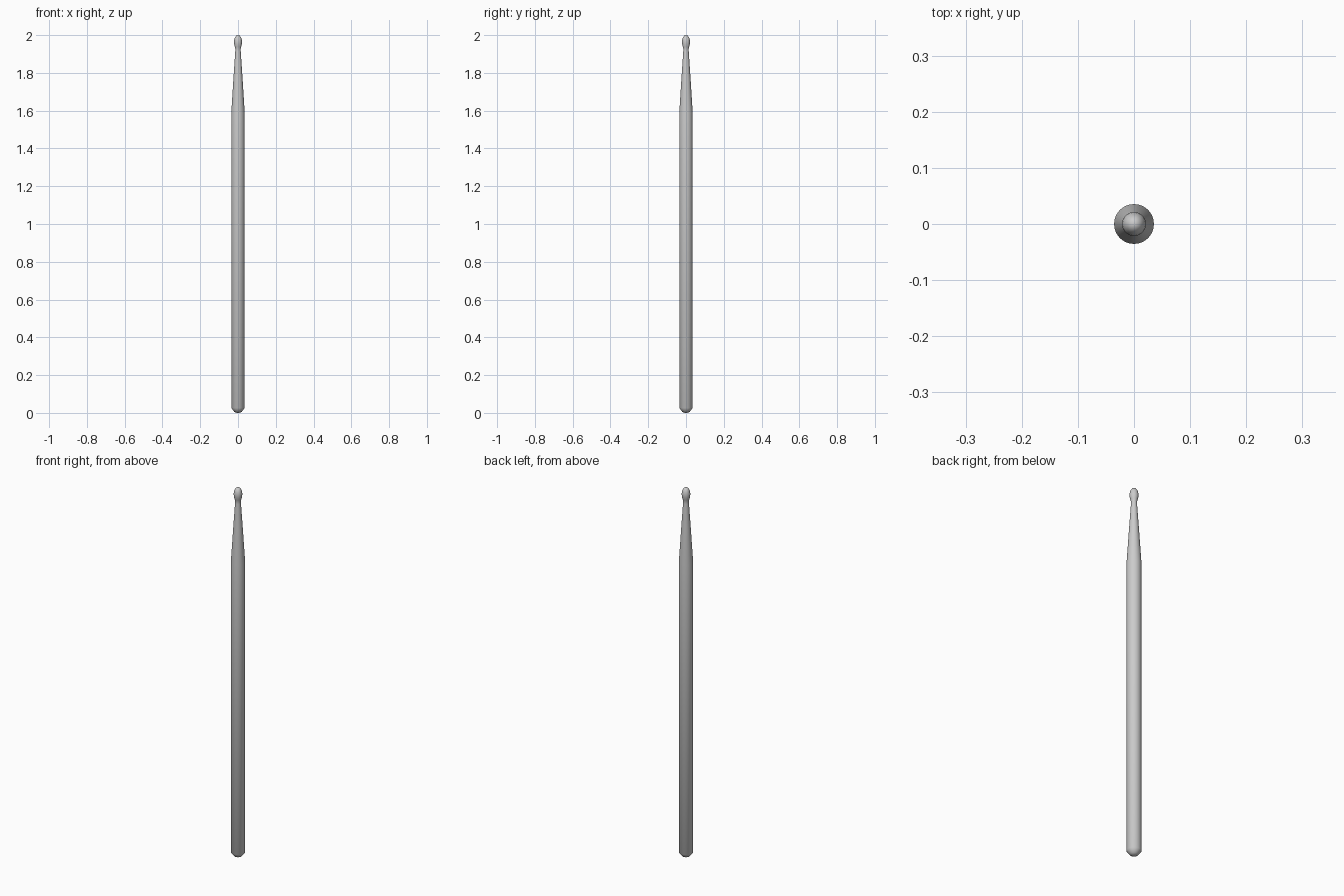
import bpy, bmesh, math

if "Cube" in bpy.data.objects:
    bpy.data.objects.remove(bpy.data.objects["Cube"])

SIDES = 32

def lathe(name, profile):
    """Revolve a (radius, height) profile around z; end points lie on the axis."""
    bm = bmesh.new()
    verts = [bm.verts.new((r, 0, z)) for r, z in profile]
    edges = [bm.edges.new(pair) for pair in zip(verts, verts[1:])]
    bmesh.ops.spin(bm, geom=verts + edges, cent=(0, 0, 0), axis=(0, 0, 1),
                   angle=math.tau, steps=SIDES, use_duplicate=False)
    bmesh.ops.remove_doubles(bm, verts=bm.verts, dist=1e-5)
    bmesh.ops.recalc_face_normals(bm, faces=bm.faces)
    mesh = bpy.data.meshes.new(name)
    bm.to_mesh(mesh)
    bm.free()
    obj = bpy.data.objects.new(name, mesh)
    bpy.context.collection.objects.link(obj)
    bpy.ops.object.select_all(action='DESELECT')
    obj.select_set(True)
    bpy.context.view_layer.objects.active = obj
    bpy.ops.object.shade_smooth_by_angle(angle=math.radians(50))
    return obj

# Chamfered, softly rounded butt end
butt = [(0, 0), (0.010, 0.001), (0.020, 0.006), (0.0355, 0.026)]
# Straight shaft and tapered shoulder down to the neck
shaft = [(0.0355, 1.59), (0.0235, 1.78), (0.0145, 1.915)]
neck = [(0.0138, 1.927)]
# Oval bead tip
tip = [(0.017, 1.938), (0.0205, 1.952), (0.0213, 1.966), (0.0192, 1.98),
       (0.0145, 1.991), (0.008, 1.998), (0, 2.0)]

lathe("drumstick", butt + shaft + neck + tip)
